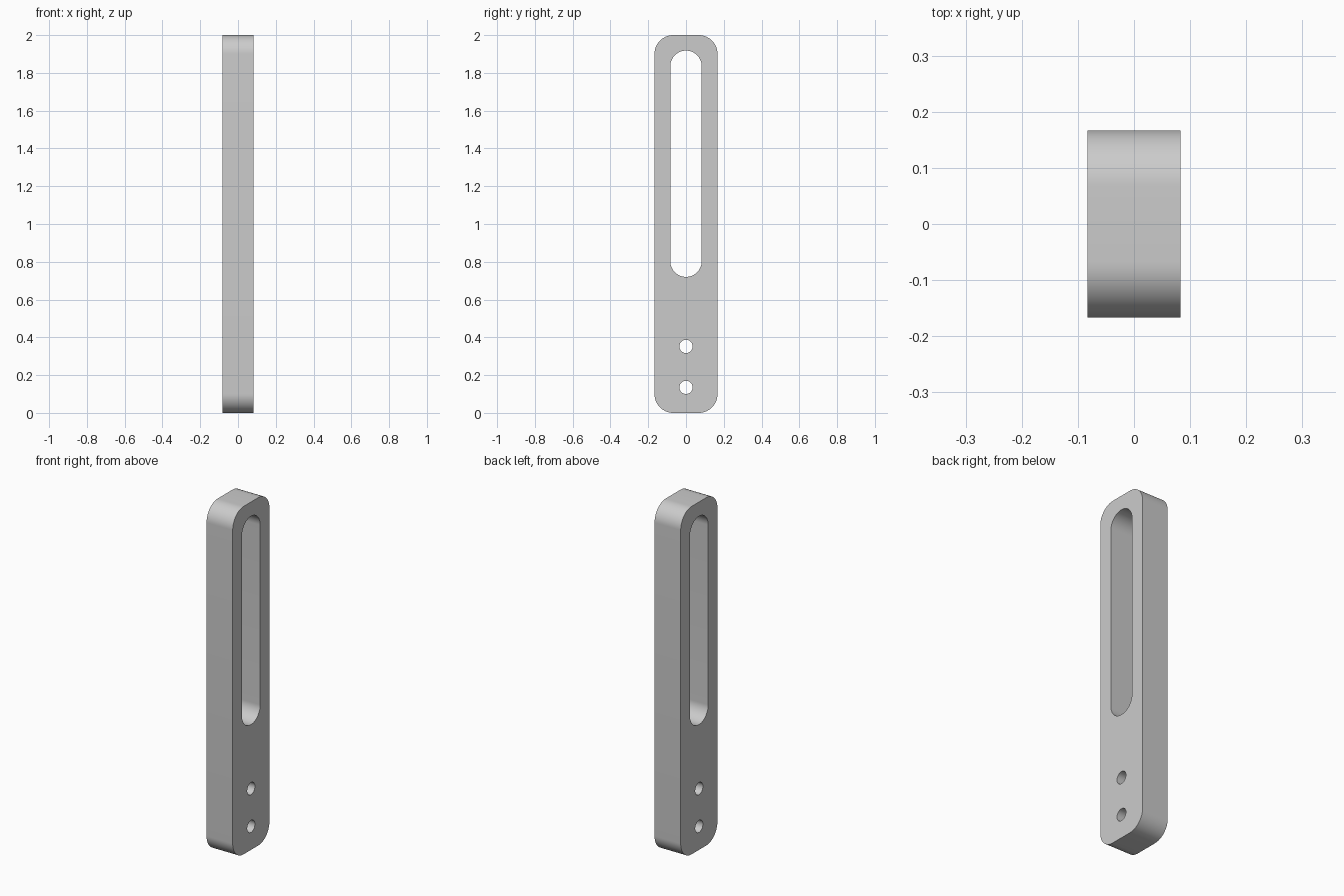
import bpy
import bmesh
from math import pi, cos, sin
from mathutils import Matrix

cube = bpy.data.objects.get("Cube")
if cube:
    bpy.data.objects.remove(cube, do_unlink=True)

HALF_DEPTH = 0.083
HALF_WIDTH = 0.167


def rounded_outline(half_w, z_low, z_high, radius, steps=16):
    """Rounded rectangle; a radius equal to half_w gives a slot."""
    points = []
    corners = [(1, 1), (-1, 1), (-1, -1), (1, -1)]
    for quarter, (sx, sz) in enumerate(corners):
        cx = sx * (half_w - radius)
        cz = z_high - radius if sz > 0 else z_low + radius
        for i in range(steps + 1):
            a = (quarter + i / steps) * pi / 2
            points.append((cx + radius * cos(a), cz + radius * sin(a)))
    # drop coincident neighbours
    return [p for i, p in enumerate(points)
            if abs(p[0] - points[i - 1][0]) + abs(p[1] - points[i - 1][1]) > 1e-5]


def hole_outline(z, radius):
    return rounded_outline(radius, z - radius, z + radius, radius, 10)


# Profile: bar outline, long slot and two bolt holes
outlines = [
    rounded_outline(HALF_WIDTH, 0, 2, 0.1),
    rounded_outline(0.083, 0.72, 1.918, 0.083),
    hole_outline(0.135, 0.035),
    hole_outline(0.352, 0.035),
]
curve = bpy.data.curves.new("bar_profile", "CURVE")
curve.dimensions = "2D"
curve.fill_mode = "BOTH"
curve.extrude = HALF_DEPTH
for outline in outlines:
    spline = curve.splines.new("POLY")
    spline.points.add(len(outline) - 1)
    for point, (u, v) in zip(spline.points, outline):
        point.co = (u, v, 0, 1)
    spline.use_cyclic_u = True

# Turn the extruded profile into a clean, upright mesh
profile = bpy.data.objects.new("bar_profile", curve)
bpy.context.collection.objects.link(profile)
bpy.context.view_layer.update()
depsgraph = bpy.context.evaluated_depsgraph_get()
mesh = bpy.data.meshes.new_from_object(profile.evaluated_get(depsgraph))
bpy.data.objects.remove(profile, do_unlink=True)
mesh.name = "slotted_bar"
upright = Matrix(((0, 0, 1, 0), (1, 0, 0, 0), (0, 1, 0, 0), (0, 0, 0, 1)))
bm = bmesh.new()
bm.from_mesh(mesh)
bmesh.ops.transform(bm, matrix=upright, verts=bm.verts)
bmesh.ops.remove_doubles(bm, verts=bm.verts, dist=1e-5)
bmesh.ops.recalc_face_normals(bm, faces=bm.faces)
bm.to_mesh(mesh)
bm.free()

bar = bpy.data.objects.new("slotted_bar", mesh)
bpy.context.collection.objects.link(bar)

# Plain grey material
grey = bpy.data.materials.new("light_grey")
grey.use_nodes = True
colour = (0.6, 0.6, 0.6, 1)
grey.diffuse_color = colour
grey.node_tree.nodes["Principled BSDF"].inputs["Base Color"].default_value = colour
mesh.materials.clear()
mesh.materials.append(grey)

# Smooth rounded walls, crisp face edges
bpy.ops.object.select_all(action="DESELECT")
bar.select_set(True)
bpy.context.view_layer.objects.active = bar
bpy.ops.object.shade_smooth_by_angle()
